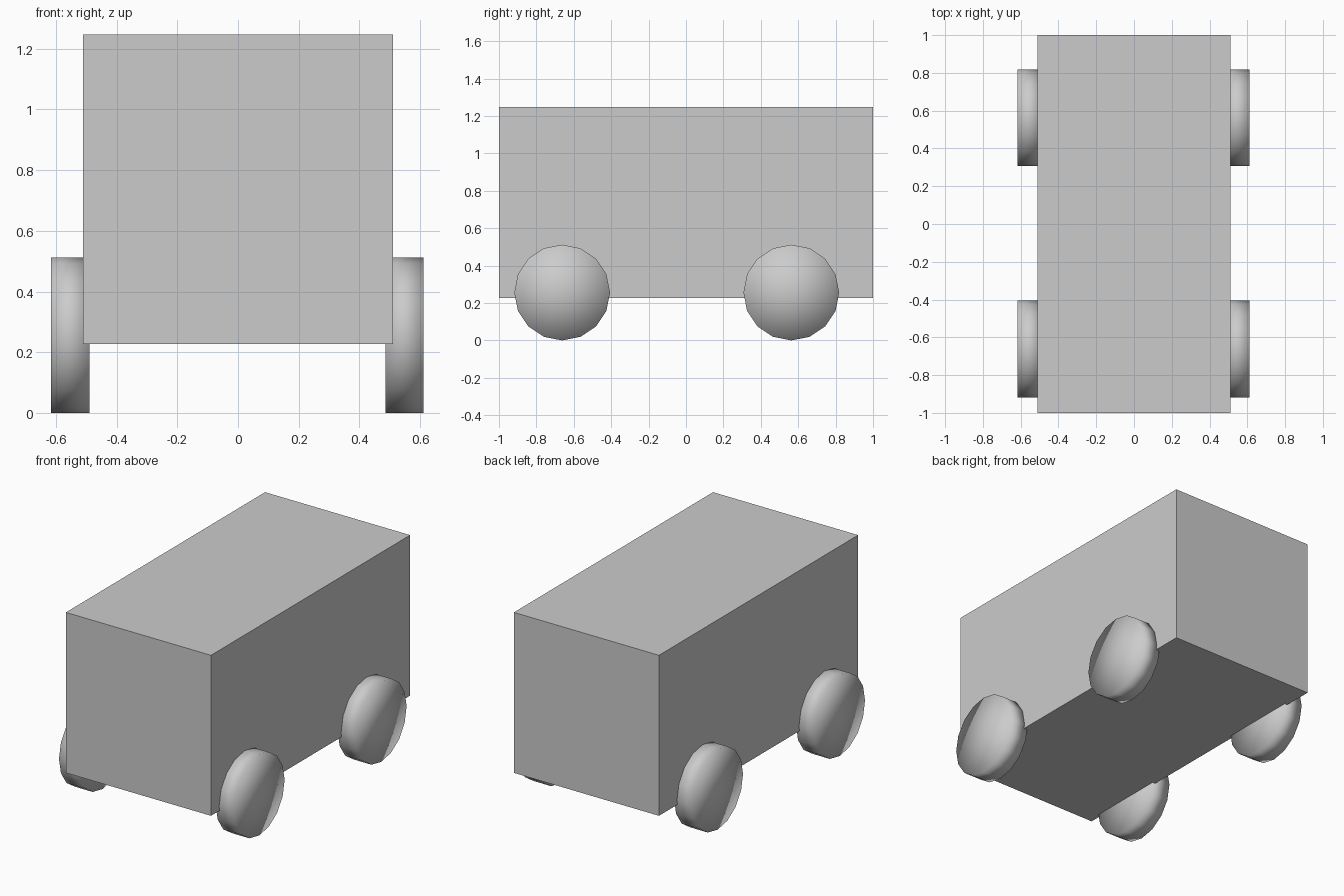
import bpy
import math

if "Cube" in bpy.data.objects:
    bpy.data.objects.remove(bpy.data.objects["Cube"])

# Box body
bpy.ops.mesh.primitive_cube_add(size=1, location=(0, 0, 0.737))
body = bpy.context.object
body.name = "body"
body.scale = (1.02, 2.0, 1.02)
bpy.ops.object.transform_apply(location=False, rotation=False, scale=True)


def wheel(name, x, y):
    """16-sided wheel disc on an axle along x, fully smooth shaded."""
    bpy.ops.mesh.primitive_cylinder_add(
        vertices=16, radius=0.256, depth=0.126, end_fill_type='TRIFAN',
        location=(x, y, 0.256), rotation=(0, math.pi / 2, 0))
    obj = bpy.context.object
    obj.name = name
    bpy.ops.object.transform_apply(location=False, rotation=True, scale=False)
    bpy.ops.object.shade_smooth()


# Four wheels
for side, x in (("left", -0.553), ("right", 0.549)):
    for end, y in (("front", -0.662), ("back", 0.563)):
        wheel(f"{end}_{side}_wheel", x, y)
